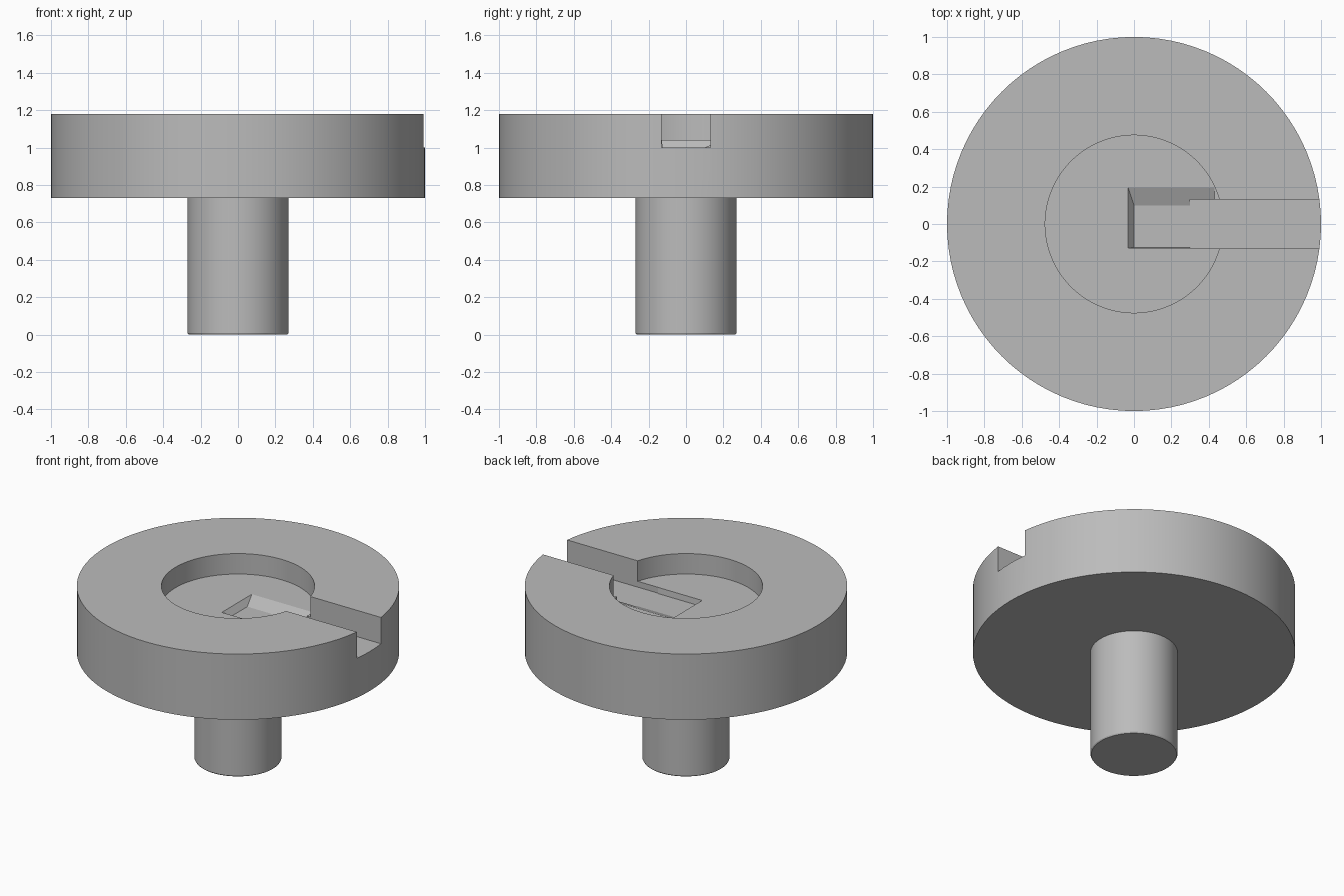
import bpy, bmesh, math

cube = bpy.data.objects.get("Cube")
if cube:
    bpy.data.objects.remove(cube, do_unlink=True)

grey = bpy.data.materials.new("plain grey")
grey.use_nodes = True
colour = (0.5, 0.5, 0.5, 1)
grey.diffuse_color = colour
grey.node_tree.nodes["Principled BSDF"].inputs["Base Color"].default_value = colour

TOP, UNDER, RECESS, SLOT = 1.18, 0.73, 1.04, 1.0
OVER = 0.01  # pocket overshoot above the recess floor


def add_object(name, bm):
    bmesh.ops.recalc_face_normals(bm, faces=bm.faces)
    mesh = bpy.data.meshes.new(name)
    bm.to_mesh(mesh)
    bm.free()
    mesh.materials.append(grey)
    obj = bpy.data.objects.new(name, mesh)
    bpy.context.collection.objects.link(obj)
    return obj


def lathe(name, profile, steps=96):
    bm = bmesh.new()
    verts = [bm.verts.new((r, 0, z)) for r, z in profile]
    edges = [bm.edges.new(pair) for pair in zip(verts, verts[1:])]
    bmesh.ops.spin(bm, geom=verts + edges, cent=(0, 0, 0), axis=(0, 0, 1),
                   angle=math.tau, steps=steps)
    bmesh.ops.remove_doubles(bm, verts=bm.verts, dist=0.0005)
    return add_object(name, bm)


def block(name, low, high):
    """Block from a lower and an upper rectangle: (x0, x1, y0, y1, z)."""
    bm = bmesh.new()
    rings = []
    for x0, x1, y0, y1, z in (low, high):
        rings.append([bm.verts.new((x, y, z))
                      for x, y in ((x0, y0), (x1, y0), (x1, y1), (x0, y1))])
    for ring in rings:
        bm.faces.new(ring)
    for i in range(4):
        j = (i + 1) % 4
        bm.faces.new((rings[0][i], rings[0][j], rings[1][j], rings[1][i]))
    return add_object(name, bm)


# Round head with recess, on a cylindrical stem
knob = lathe("slotted_disc_and_stem", [
    (0, 0), (0.265, 0), (0.27, 0.008), (0.27, UNDER), (1, UNDER), (1, TOP),
    (0.475, TOP), (0.475, RECESS), (0, RECESS)])

# Straight slot to the rim, and the sloped pocket in the recess floor
cutters = [
    block("pocket_cutter", (0, 0.43, -0.125, 0.1, SLOT),
          (-0.04, 0.43, -0.13, 0.22, RECESS + OVER)),
    block("slot_cutter", (0.3, 1.2, -0.13, 0.13, SLOT),
          (0.3, 1.2, -0.13, 0.13, TOP + 0.1)),
]
for cutter in cutters:
    cutter.hide_render = True
    cutter.hide_viewport = True
    cut = knob.modifiers.new(cutter.name, "BOOLEAN")
    cut.operation = "DIFFERENCE"
    cut.solver = "EXACT"
    cut.object = cutter

# Bake the cuts, then shade the round walls smooth
bpy.context.view_layer.update()
graph = bpy.context.evaluated_depsgraph_get()
knob_mesh = bpy.data.meshes.new_from_object(knob.evaluated_get(graph))
knob.modifiers.clear()
knob.data = knob_mesh
for cutter in cutters:
    bpy.data.objects.remove(cutter, do_unlink=True)

bpy.context.view_layer.objects.active = knob
knob.select_set(True)
bpy.ops.object.shade_smooth_by_angle(angle=math.radians(20))
